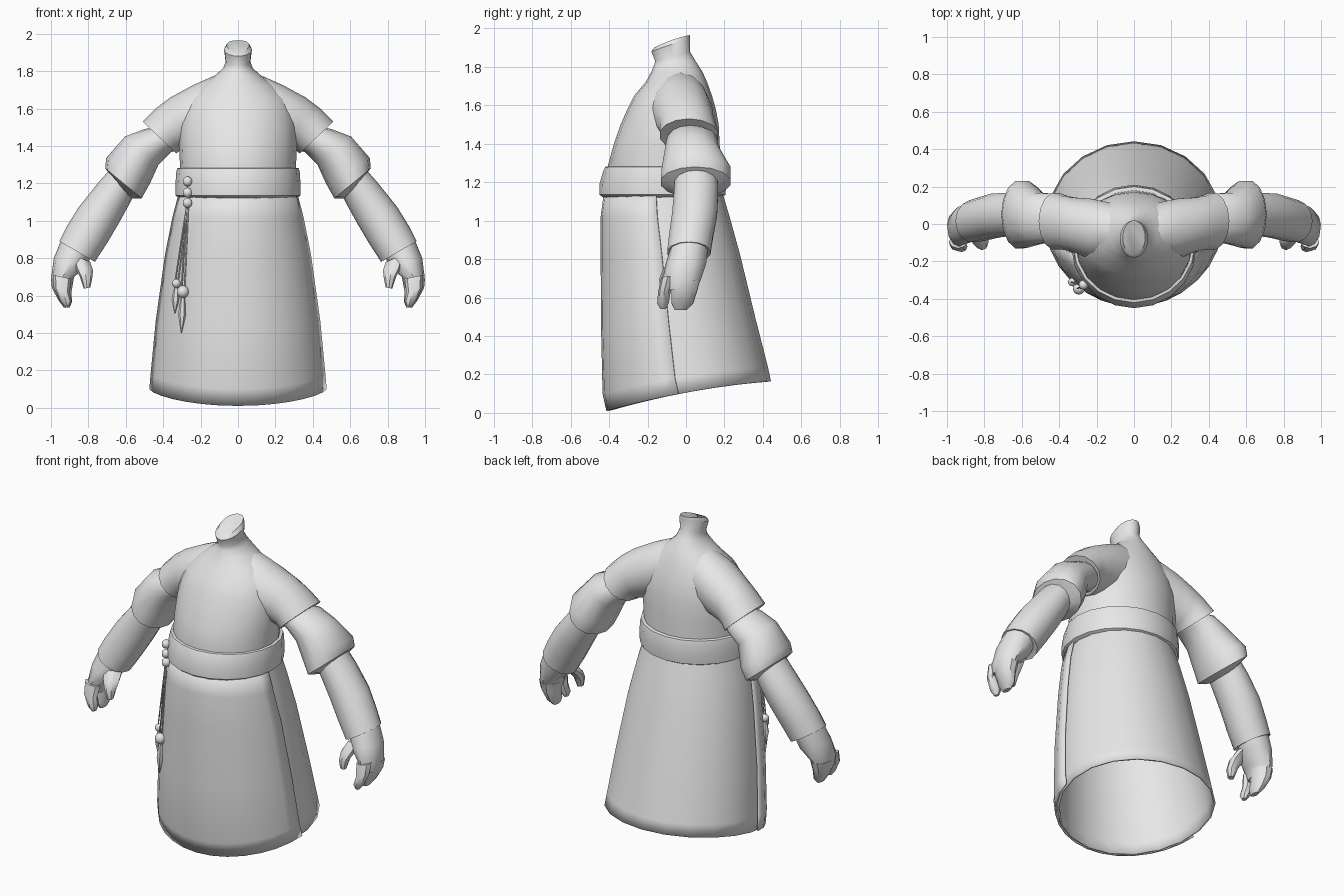
import bpy, bmesh, math
from mathutils import Vector

cloth = bpy.data.materials.new("plain_grey")
cloth.diffuse_color = (0.8, 0.8, 0.8, 1)


def finish(name, bm, angle=40, thickness=0):
    bmesh.ops.recalc_face_normals(bm, faces=bm.faces)
    me = bpy.data.meshes.new(name)
    bm.to_mesh(me)
    bm.free()
    me.materials.append(cloth)
    ob = bpy.data.objects.new(name, me)
    bpy.context.collection.objects.link(ob)
    bpy.ops.object.select_all(action='DESELECT')
    ob.select_set(True)
    bpy.context.view_layer.objects.active = ob
    bpy.ops.object.shade_smooth_by_angle(angle=math.radians(angle))
    if thickness:
        m = ob.modifiers.new("thickness", 'SOLIDIFY')
        m.thickness = thickness
    return ob


def loft(name, rings, closed=True, caps=(True, True), **kw):
    """Skin a list of point rings."""
    bm = bmesh.new()
    vs = [[bm.verts.new(p) for p in r] for r in rings]
    n = len(vs[0])
    for a, b in zip(vs, vs[1:]):
        for i in range(n if closed else n - 1):
            j = (i + 1) % n
            bm.faces.new((a[i], a[j], b[j], b[i]))
    if caps[0]:
        bm.faces.new(vs[0])
    if caps[1]:
        bm.faces.new(vs[-1])
    return finish(name, bm, **kw)


def level(hw, y0, y1, zf, zs=None, zb=None, n=20, a0=0, a1=360, grow=0):
    """Horizontal oval; front, side and back heights may differ."""
    zs = zf if zs is None else zs
    zb = zf if zb is None else zb
    step = n if a1 - a0 == 360 else n - 1
    pts = []
    for i in range(n):
        t = math.radians(a0 + (a1 - a0) * i / step)
        s = math.sin(t)
        z = zs + (zb - zf) / 2 * s + ((zb + zf) / 2 - zs) * s * s
        pts.append(((hw + grow) * math.cos(t),
                    (y0 + y1) / 2 + ((y1 - y0) / 2 + grow) * s, z))
    return pts


def limb(name, rows, side, n=14, **kw):
    """Tube from rows of outer x,z, inner x,z and front/back y."""
    rings = []
    for ox, oz, ix, iz, y0, y1 in rows:
        r = []
        for i in range(n):
            t = 2 * math.pi * i / n
            c = (1 + math.cos(t)) / 2
            r.append((side * (ix + (ox - ix) * c),
                      (y0 + y1) / 2 + (y1 - y0) / 2 * math.sin(t),
                      iz + (oz - iz) * c))
        rings.append(r)
    return loft(name, rings, **kw)


# Skirt, open at the slanted hem
skirt = [(0.475, -0.41, 0.45, 0.01, 0.11, 0.165),
         (0.468, -0.43, 0.435, 0.10, 0.19, 0.235),
         (0.44, -0.438, 0.37, 0.45, 0.47, 0.49),
         (0.39, -0.44, 0.29, 0.82, 0.82, 0.82),
         (0.35, -0.44, 0.235, 1.02, 1.02, 1.02),
         (0.31, -0.42, 0.19, 1.17, 1.17, 1.17)]
loft("skirt", [level(*r, grow=-0.008) for r in skirt], caps=(False, True), thickness=0.012)
# Front panel lying over the skirt
loft("front_panel", [level(*r, n=15, a0=-172, a1=-8, grow=0.004) for r in skirt],
     closed=False, caps=(False, False), thickness=0.01)

# Belt
loft("belt", [level(0.31, -0.43, 0.18, 1.12), level(0.335, -0.45, 0.205, 1.135),
              level(0.335, -0.45, 0.21, 1.19), level(0.33, -0.43, 0.205, 1.26),
              level(0.325, -0.42, 0.2, 1.28), level(0.30, -0.38, 0.17, 1.285)])

# Shirt body and neck
loft("torso", [level(*r) for r in [
    (0.31, -0.40, 0.18, 1.22), (0.31, -0.405, 0.18, 1.29),
    (0.315, -0.375, 0.175, 1.40), (0.315, -0.34, 0.17, 1.50),
    (0.30, -0.305, 0.155, 1.58), (0.27, -0.27, 0.135, 1.65),
    (0.20, -0.21, 0.11, 1.72), (0.125, -0.18, 0.085, 1.775),
    (0.08, -0.165, 0.05, 1.81, 1.815, 1.83),
    (0.066, -0.16, 0.02, 1.83, 1.85, 1.88),
    (0.075, -0.18, 0.02, 1.88, 1.915, 1.945),
    (0.06, -0.165, 0.02, 1.90, 1.94, 1.965)]])

for side, tag in ((-1, "left"), (1, "right")):
    # Shoulder cap sleeve
    limb(tag + "_shoulder", [
        (0.06, 1.77, 0.06, 1.45, -0.17, 0.11),
        (0.14, 1.77, 0.14, 1.42, -0.18, 0.12),
        (0.24, 1.725, 0.23, 1.39, -0.19, 0.14),
        (0.36, 1.66, 0.29, 1.38, -0.15, 0.145),
        (0.44, 1.60, 0.31, 1.375, -0.14, 0.155),
        (0.51, 1.53, 0.33, 1.36, -0.14, 0.17),
        (0.46, 1.485, 0.345, 1.375, -0.10, 0.13)], side)
    # Flared middle sleeve
    limb(tag + "_puff_sleeve", [
        (0.45, 1.50, 0.32, 1.38, -0.09, 0.13),
        (0.50, 1.49, 0.36, 1.365, -0.10, 0.165),
        (0.605, 1.45, 0.425, 1.30, -0.11, 0.17),
        (0.705, 1.335, 0.47, 1.20, -0.13, 0.235),
        (0.71, 1.28, 0.515, 1.12, -0.135, 0.235),
        (0.67, 1.23, 0.57, 1.12, -0.06, 0.16)], side)
    # Forearm sleeve
    limb(tag + "_forearm", [
        (0.68, 1.28, 0.54, 1.17, -0.06, 0.165),
        (0.75, 1.20, 0.58, 1.09, -0.065, 0.17),
        (0.85, 1.075, 0.635, 0.99, -0.075, 0.165),
        (0.915, 0.97, 0.70, 0.88, -0.09, 0.145),
        (0.955, 0.89, 0.765, 0.78, -0.10, 0.13),
        (0.93, 0.88, 0.79, 0.80, -0.07, 0.10)], side)
    # Hand: palm, grouped fingers, first finger, thumb
    limb(tag + "_palm", [
        (0.94, 0.91, 0.785, 0.81, -0.08, 0.115),
        (0.985, 0.80, 0.81, 0.755, -0.105, 0.105),
        (0.998, 0.70, 0.875, 0.70, -0.12, 0.08),
        (0.99, 0.64, 0.89, 0.64, -0.10, 0.055)], side, n=12)
    limb(tag + "_fingers", [
        (1.0, 0.69, 0.88, 0.68, -0.08, 0.075),
        (0.995, 0.64, 0.89, 0.62, -0.08, 0.06),
        (0.96, 0.575, 0.888, 0.565, -0.078, 0.04),
        (0.93, 0.535, 0.90, 0.535, -0.06, 0.005)], side, n=10)
    limb(tag + "_first_finger", [
        (0.99, 0.71, 0.89, 0.69, -0.13, -0.06),
        (0.985, 0.64, 0.90, 0.62, -0.145, -0.08),
        (0.95, 0.57, 0.89, 0.57, -0.15, -0.09),
        (0.925, 0.54, 0.90, 0.545, -0.135, -0.105)], side, n=8)
    limb(tag + "_thumb", [
        (0.89, 0.82, 0.79, 0.78, -0.08, 0.03),
        (0.875, 0.755, 0.775, 0.735, -0.12, -0.03),
        (0.845, 0.70, 0.78, 0.69, -0.14, -0.07),
        (0.825, 0.637, 0.79, 0.643, -0.13, -0.09)], side, n=8)


def bead(name, p, r):
    bm = bmesh.new()
    bmesh.ops.create_uvsphere(bm, u_segments=10, v_segments=7, radius=r)
    bmesh.ops.translate(bm, verts=bm.verts, vec=p)
    finish(name, bm, 60)


def rod(name, a, b, radii, n=6):
    """Vertical-ish rod with a list of radii along its length."""
    a, b = Vector(a), Vector(b)
    rings = []
    for k, r in enumerate(radii):
        c = a.lerp(b, k / (len(radii) - 1))
        rings.append([(c.x + r * math.cos(2 * math.pi * i / n),
                       c.y + r * math.sin(2 * math.pi * i / n), c.z) for i in range(n)])
    loft(name, rings)


# Hanging beads, cords and tassels on the belt
for i, z in enumerate((1.21, 1.15, 1.095)):
    bead(f"belt_bead_{i + 1}", (-0.27, -0.325, z), 0.027)
for i, (x, y, z, r, drop) in enumerate(((-0.33, -0.31, 0.665, 0.024, 0.16),
                                        (-0.295, -0.345, 0.62, 0.034, 0.22))):
    for dx in (-0.008, 0.008):
        rod(f"cord_{i + 1}", (-0.27 + dx / 2, -0.33, 1.08), (x + dx, y, z), (0.004, 0.004))
    bead(f"tassel_bead_{i + 1}", (x, y, z), r)
    rod(f"tassel_{i + 1}", (x, y, z - r * 0.6), (x - 0.008, y, z - drop),
        (0.009, 0.016, 0.021, 0.012, 0.002))
